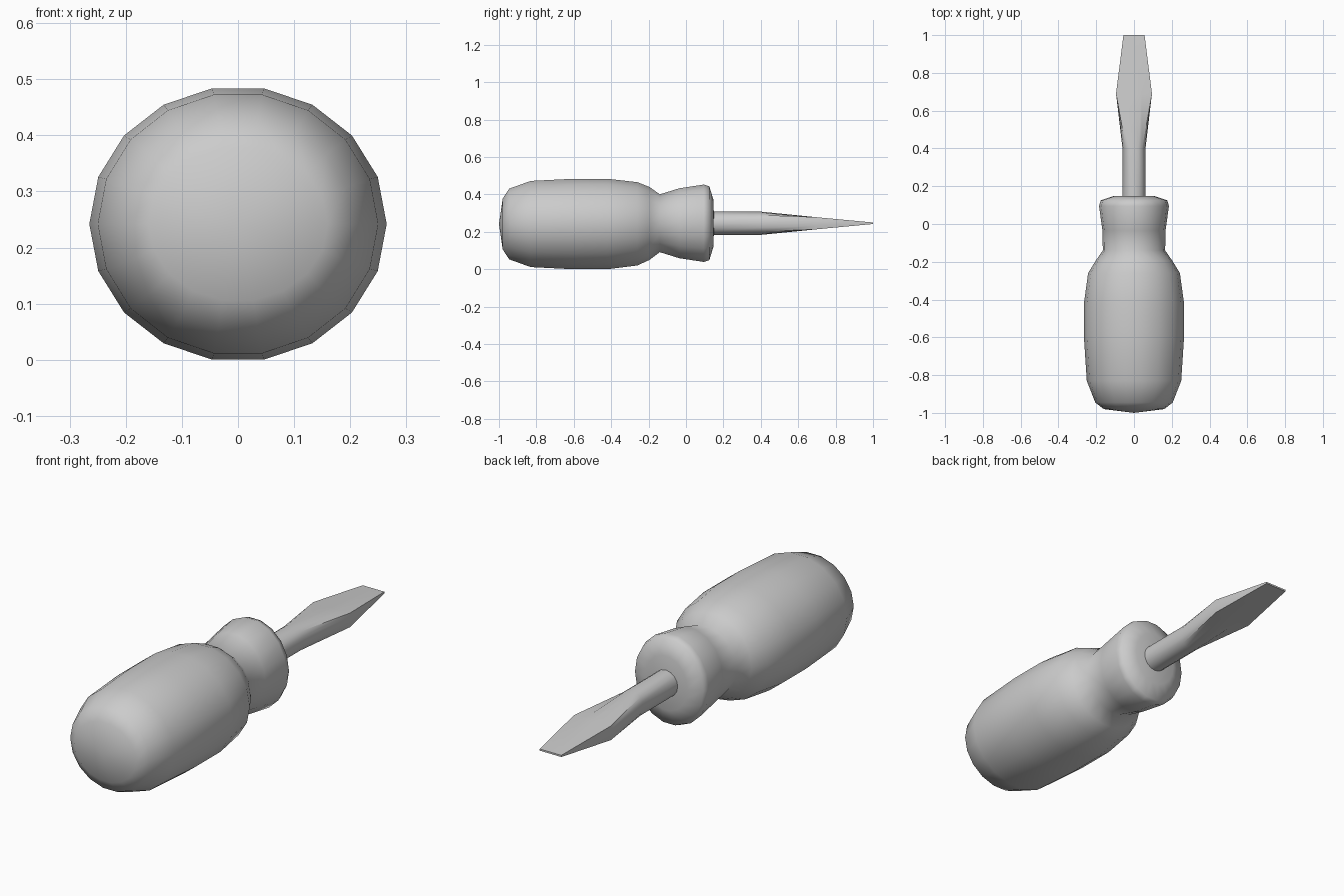
import bpy, bmesh, math

if "Cube" in bpy.data.objects:
    bpy.data.objects.remove(bpy.data.objects["Cube"])

grey = bpy.data.materials.new("plain grey")
grey.use_nodes = True
grey.diffuse_color = (0.6, 0.6, 0.6, 1)
grey.node_tree.nodes["Principled BSDF"].inputs["Base Color"].default_value = (0.6, 0.6, 0.6, 1)


def loft(name, rings, start_tip, end_tip, angle):
    """Skin a list of vertex rings and close both ends with a fan to a point."""
    bm = bmesh.new()
    loops = [[bm.verts.new(p) for p in ring] for ring in rings]
    n = len(loops[0])
    for a, b in zip(loops, loops[1:]):
        for i in range(n):
            j = (i + 1) % n
            bm.faces.new((a[i], a[j], b[j], b[i]))
    for loop, tip in ((loops[0], start_tip), (loops[-1], end_tip)):
        v = bm.verts.new(tip)
        for i in range(n):
            bm.faces.new((loop[i], loop[(i + 1) % n], v))
    bmesh.ops.recalc_face_normals(bm, faces=bm.faces)
    mesh = bpy.data.meshes.new(name)
    bm.to_mesh(mesh)
    bm.free()
    mesh.materials.append(grey)
    obj = bpy.data.objects.new(name, mesh)
    bpy.context.collection.objects.link(obj)
    bpy.ops.object.select_all(action='DESELECT')
    obj.select_set(True)
    bpy.context.view_layer.objects.active = obj
    bpy.ops.object.shade_smooth_by_angle(angle=math.radians(angle))
    return obj


def section(y, rx, rz, z, sides, boxy=False):
    """Elliptical ring, or a rectangular one when boxy."""
    ring = []
    for i in range(sides):
        t = math.tau * i / sides
        c, s = math.cos(t), math.sin(t)
        m = max(abs(c), abs(s)) if boxy else 1
        ring.append((rx * c / m, y, z + rz * s / m))
    return ring


# Handle: y, half width, half height, centre height
profile = [
    (-0.98, 0.16, 0.138, 0.242),
    (-0.945, 0.205, 0.192, 0.242),
    (-0.83, 0.25, 0.234, 0.242),
    (-0.60, 0.265, 0.2455, 0.242),
    (-0.42, 0.265, 0.2455, 0.242),
    (-0.26, 0.243, 0.226, 0.243),
    (-0.195, 0.203, 0.198, 0.245),
    (-0.14, 0.165, 0.157, 0.246),
    (-0.035, 0.167, 0.19, 0.246),
    (0.095, 0.185, 0.21, 0.246),
    (0.125, 0.176, 0.2, 0.246),
    (0.147, 0.11, 0.127, 0.246),
]
loft("handle", [section(*p, 18) for p in profile],
     (0, -1, 0.242), (0, 0.15, 0.246), 70)

# Round shaft flattening into a flared flat blade
AXIS = 0.246
loft("shaft_and_blade", [
    section(0.1, 0.061, 0.062, AXIS, 16),
    section(0.4, 0.061, 0.062, AXIS, 16),
    section(0.69, 0.095, 0.033, AXIS, 16, boxy=True),
    section(1.0, 0.056, 0.004, AXIS, 16, boxy=True),
], (0, 0.1, AXIS), (0, 1.0, AXIS), 35)
